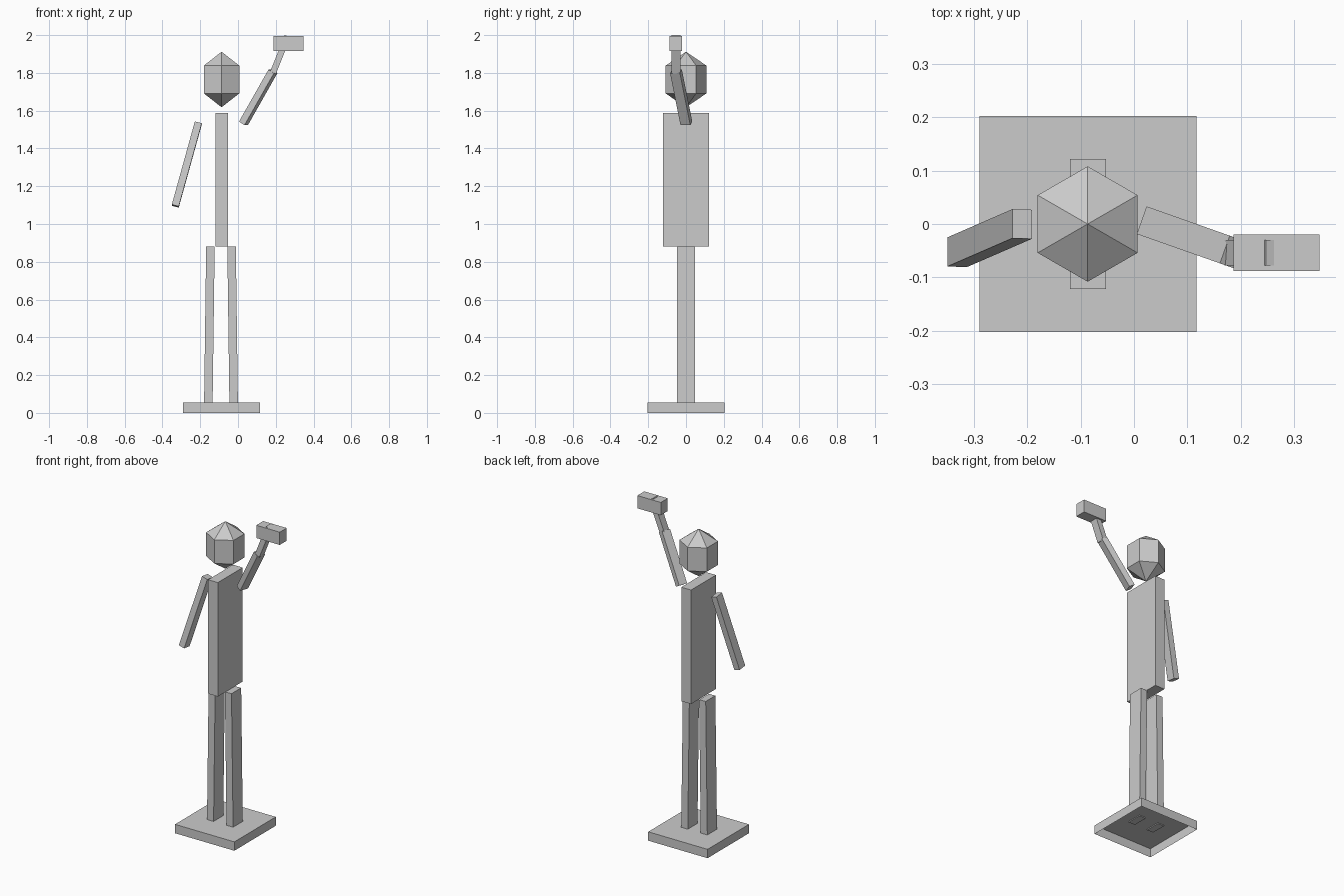
import bpy
import bmesh
from mathutils import Matrix, Vector

cube = bpy.data.objects.get("Cube")
if cube:
    bpy.data.objects.remove(cube, do_unlink=True)

grey = bpy.data.materials.new("plain grey")
grey.use_nodes = True
colour = (0.6, 0.6, 0.6, 1)
grey.diffuse_color = colour
grey.node_tree.nodes["Principled BSDF"].inputs["Base Color"].default_value = colour


def finish(name, bm):
    mesh = bpy.data.meshes.new(name)
    bm.to_mesh(mesh)
    bm.free()
    mesh.materials.append(grey)
    obj = bpy.data.objects.new(name, mesh)
    bpy.context.collection.objects.link(obj)
    return obj


def block(name, low, high, open_bottom=False):
    """Upright box between two corners."""
    low, high = Vector(low), Vector(high)
    bm = bmesh.new()
    bmesh.ops.create_cube(bm, size=1)
    if open_bottom:
        under = [f for f in bm.faces if f.normal.z < -0.5]
        bmesh.ops.delete(bm, geom=under, context='FACES_ONLY')
    bmesh.ops.scale(bm, vec=high - low, verts=bm.verts)
    bmesh.ops.translate(bm, vec=(low + high) / 2, verts=bm.verts)
    return finish(name, bm)


def limb(name, start, end, thick, wide, side=None):
    """Box along start-end; its thickness runs along the side direction."""
    start, end = Vector(start), Vector(end)
    axis = (end - start).normalized()
    if side is None:
        v = Vector((0, 0, 1)).cross(axis).normalized()
        u = v.cross(axis).normalized()
    else:
        u = Vector(side)
        u = (u - axis * u.dot(axis)).normalized()
        v = axis.cross(u)
    rot = Matrix((u, v, axis)).transposed().to_4x4()
    bm = bmesh.new()
    bmesh.ops.create_cube(bm, size=1)
    bmesh.ops.scale(bm, vec=(thick, wide, (end - start).length), verts=bm.verts)
    bmesh.ops.transform(bm, matrix=Matrix.Translation((start + end) / 2) @ rot,
                        verts=bm.verts)
    return finish(name, bm)


# Hollow plinth, open underneath
block("base", (-0.29, -0.203, 0), (0.117, 0.203, 0.055), open_bottom=True)

# Legs splay slightly outward from the hips
middle = -0.09
for name, sign in (("right_leg", -1), ("left_leg", 1)):
    limb(name, (middle + sign * 0.067, 0, 0.05), (middle + sign * 0.056, 0, 0.88),
         0.045, 0.095, side=(1, 0, 0))

# Torso slab
block("torso", (-0.12, -0.122, 0.88), (-0.053, 0.122, 1.587))

# Six-sided head
bm = bmesh.new()
bmesh.ops.create_uvsphere(bm, u_segments=6, v_segments=3, radius=1)
bmesh.ops.scale(bm, vec=(0.125, 0.125, 0.147), verts=bm.verts)
bmesh.ops.translate(bm, vec=(-0.087, 0, 1.765), verts=bm.verts)
finish("head", bm)

# Lowered right arm
limb("right_arm", (-0.21, 0, 1.535), (-0.332, -0.053, 1.095), 0.038, 0.055,
     side=(1, 0, 0))

# Raised left arm with forearm through the held block
limb("left_upper_arm", (0.029, 0.002, 1.533), (0.185, -0.053, 1.808), 0.036, 0.055)
limb("left_forearm", (0.185, -0.054, 1.80), (0.263, -0.054, 1.994), 0.033, 0.048)
block("held_block", (0.187, -0.088, 1.915), (0.348, -0.02, 1.994))
